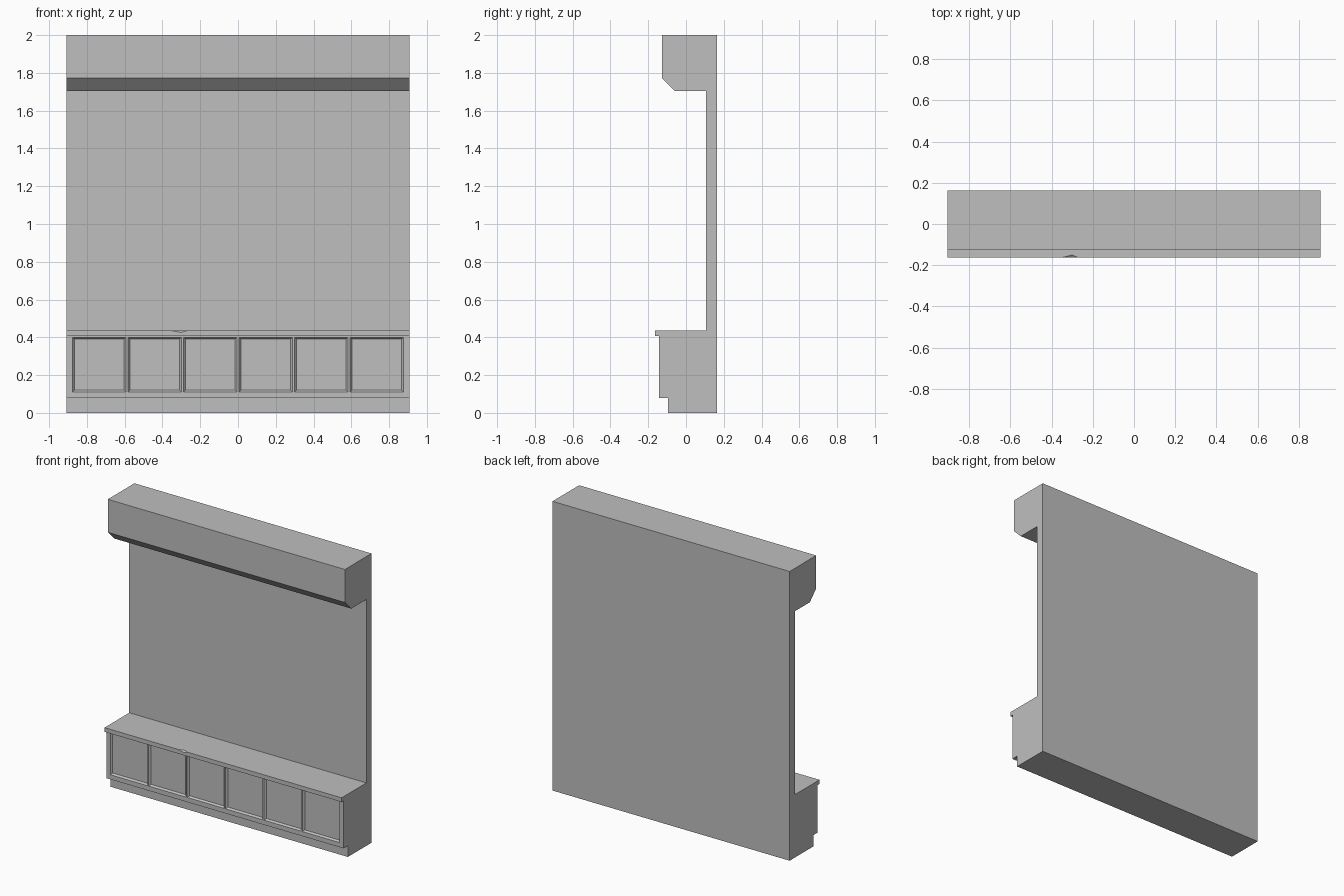
import bpy
import bmesh
from mathutils import Vector

cube = bpy.data.objects.get("Cube")
if cube:
    bpy.data.objects.remove(cube, do_unlink=True)

HALF_WIDTH = 0.907
FRONT_Y = -0.143

grey = bpy.data.materials.new("plain_grey")
grey.use_nodes = True
colour = (0.52, 0.52, 0.52, 1)
grey.diffuse_color = colour
grey.node_tree.nodes["Principled BSDF"].inputs["Base Color"].default_value = colour


def finish(bm, name):
    """Turn a bmesh into a flat shaded grey object."""
    bmesh.ops.recalc_face_normals(bm, faces=bm.faces)
    mesh = bpy.data.meshes.new(name)
    bm.to_mesh(mesh)
    bm.free()
    mesh.materials.append(grey)
    obj = bpy.data.objects.new(name, mesh)
    bpy.context.collection.objects.link(obj)
    return obj


# Side profile (y, z): canopy, back wall, counter lip, cabinet, plinth
profile = [(0.163, 0), (0.163, 2), (-0.127, 2), (-0.127, 1.772), (-0.058, 1.703),
           (0.107, 1.703), (0.107, 0.435), (-0.163, 0.435), (-0.163, 0.406),
           (FRONT_Y, 0.406), (FRONT_Y, 0.078), (-0.095, 0.078), (-0.095, 0)]
bm = bmesh.new()
cap = bm.faces.new([bm.verts.new((-HALF_WIDTH, y, z)) for y, z in profile])
swept = bmesh.ops.extrude_face_region(bm, geom=[cap], use_keep_orig=True)
moved = [g for g in swept["geom"] if isinstance(g, bmesh.types.BMVert)]
bmesh.ops.translate(bm, verts=moved, vec=(2 * HALF_WIDTH, 0, 0))
bmesh.ops.recalc_face_normals(bm, faces=bm.faces)


def cabinet_front():
    return [f for f in bm.faces if all(abs(v.co.y - FRONT_Y) < 1e-4 for v in f.verts)]


def cut_front(point, normal):
    faces = cabinet_front()
    edges = {e for f in faces for e in f.edges}
    verts = {v for f in faces for v in f.verts}
    bmesh.ops.bisect_plane(bm, geom=faces + list(edges) + list(verts),
                           plane_co=point, plane_no=normal)


# Six sunken cabinet panels with sloped borders
PITCH, PANEL, LOW, HIGH = 0.2938, 0.284, 0.11, 0.4
centres = [(i - 2.5) * PITCH for i in range(6)]
for z in (LOW, HIGH):
    cut_front((0, 0, z), (0, 0, 1))
for c in centres:
    for side in (-1, 1):
        cut_front((c + side * PANEL / 2, 0, 0), (1, 0, 0))
panels = []
for f in cabinet_front():
    m = f.calc_center_median()
    if LOW < m.z < HIGH and any(abs(m.x - c) < 0.02 for c in centres):
        panels.append(f)
bmesh.ops.inset_individual(bm, faces=panels, thickness=0.014, depth=-0.012)
unit = finish(bm, "wall_unit")

# Small chip in the front edge of the counter
bm = bmesh.new()
chip = [(-0.37, -0.165, 0.437), (-0.26, -0.165, 0.437), (-0.3, -0.148, 0.437),
        (-0.3, -0.165, 0.424)]
bmesh.ops.convex_hull(bm, input=[bm.verts.new(Vector(p)) for p in chip])
cutter = finish(bm, "chip_cutter")
cutter.hide_render = True
mod = unit.modifiers.new("chip", "BOOLEAN")
mod.operation = "DIFFERENCE"
mod.solver = "EXACT"
mod.object = cutter
bpy.context.view_layer.objects.active = unit
unit.select_set(True)
bpy.ops.object.modifier_apply(modifier=mod.name)
bpy.data.objects.remove(cutter, do_unlink=True)
